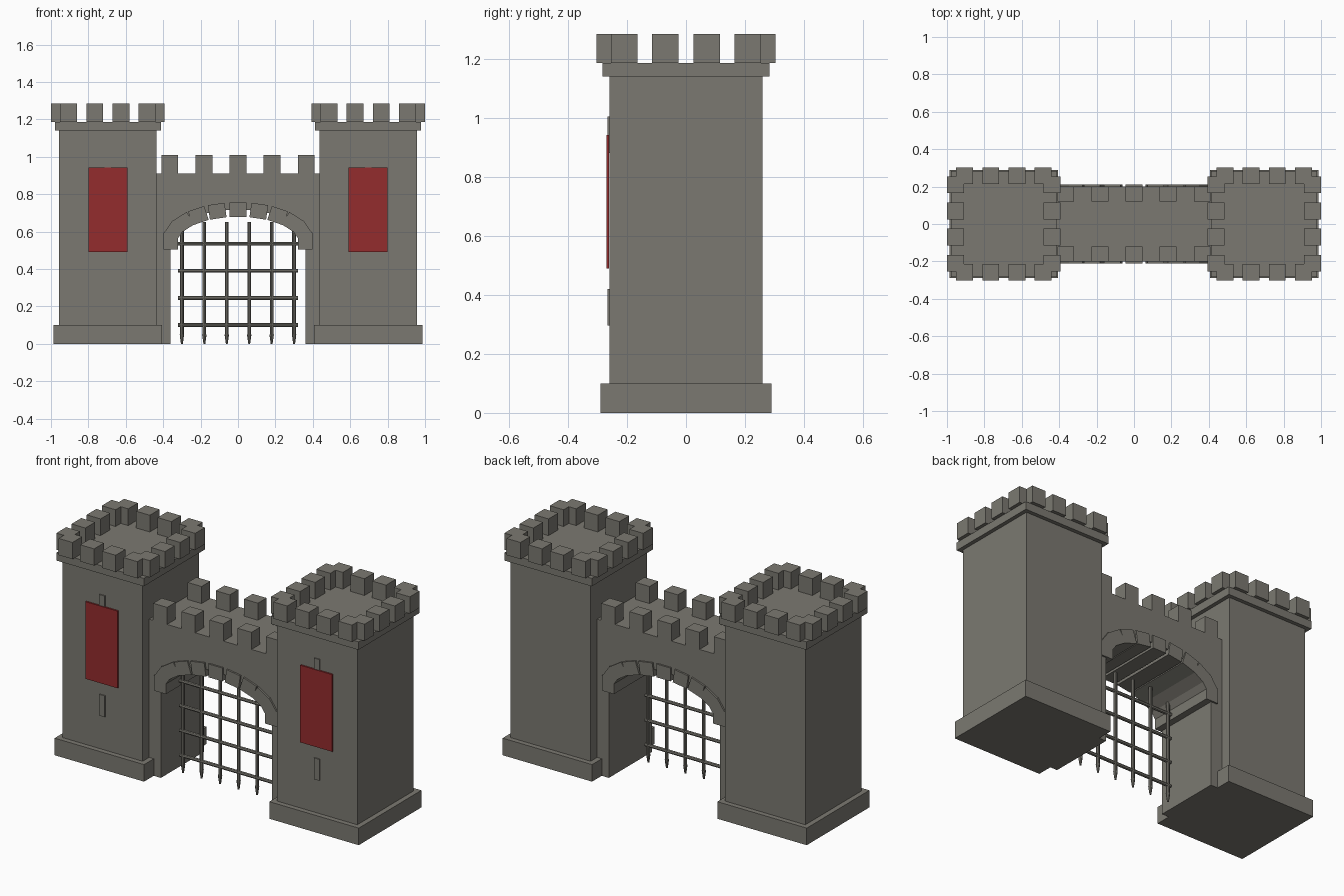
import bpy, bmesh, math
from mathutils import Matrix, Vector

if "Cube" in bpy.data.objects:
    bpy.data.objects.remove(bpy.data.objects["Cube"])


def material(name, rgb):
    m = bpy.data.materials.new(name)
    m.diffuse_color = (*rgb, 1)
    m.use_nodes = True
    m.node_tree.nodes["Principled BSDF"].inputs["Base Color"].default_value = m.diffuse_color
    return m


STONE = material("grey_stone", (0.198, 0.191, 0.165))
RED = material("banner_red", (0.296, 0.025, 0.027))


def finish(bm, name, mat):
    bmesh.ops.recalc_face_normals(bm, faces=bm.faces)
    me = bpy.data.meshes.new(name)
    bm.to_mesh(me)
    bm.free()
    me.materials.append(mat)
    ob = bpy.data.objects.new(name, me)
    bpy.context.collection.objects.link(ob)
    return ob


def add_box(bm, centre, size, tilt=0.0):
    # box turned by tilt about the y axis
    m = (Matrix.Translation(centre) @ Matrix.Rotation(tilt, 4, 'Y')
         @ Matrix.Diagonal((*size, 1)))
    bmesh.ops.create_cube(bm, size=1, matrix=m)


def boxes(name, mat, items):
    bm = bmesh.new()
    for item in items:
        add_box(bm, *item)
    return finish(bm, name, mat)


def slab(name, x, half, z0, z1):
    return boxes(name, STONE, [((x, 0, (z0 + z1) / 2), (2 * half, 2 * half, z1 - z0))])


# towers
for side, label in ((-1, "left"), (1, "right")):
    cx = 0.696 * side
    slab(label + "_tower_base", cx, 0.29, 0, 0.10)
    slab(label + "_tower_body", cx, 0.26, 0.10, 1.14)
    slab(label + "_tower_cap", cx, 0.283, 1.14, 1.187)
    merlons = []
    for t in (-0.21, -0.07, 0.07, 0.21):
        for s in (-1, 1):
            merlons.append(((cx + t, s * 0.258, 1.236), (0.09, 0.09, 0.098)))
            merlons.append(((cx + s * 0.258, t, 1.236), (0.09, 0.09, 0.098)))
    boxes(label + "_tower_merlons", STONE, merlons)
    # front plates: arrow slits and banner
    boxes(label + "_arrow_slits", STONE,
          [((cx, -0.2625, z), (0.035, 0.007, 0.125)) for z in (0.358, 0.943)])
    boxes(label + "_banner", RED, [((cx, -0.2655, 0.716), (0.208, 0.0095, 0.452))])

# gate wall with arched opening
A, B, SPRING = 0.36, 0.167, 0.55
outline = [(-0.436, 0), (-0.436, 0.91), (0.436, 0.91), (0.436, 0), (A, 0)]
outline += [(A * math.cos(math.pi * i / 20), SPRING + B * math.sin(math.pi * i / 20))
            for i in range(21)]
outline += [(-A, 0)]
bm = bmesh.new()
face = bm.faces.new([bm.verts.new((x, -0.2, z)) for x, z in outline])
ext = bmesh.ops.extrude_face_region(bm, geom=[face], use_keep_orig=True)
bmesh.ops.translate(bm, vec=(0, 0.4, 0),
                    verts=[v for v in ext["geom"] if isinstance(v, bmesh.types.BMVert)])
bmesh.ops.triangulate(bm, faces=[f for f in bm.faces if len(f.verts) > 4])
finish(bm, "gate_wall", STONE)

boxes("wall_merlons", STONE,
      [((x, y, 0.96), (0.09, 0.08, 0.10))
       for x in (-0.365, -0.1825, 0, 0.1825, 0.365) for y in (-0.16, 0.16)])

# arch stones, set square to the ellipse
stones = []
for i in range(11):
    a = math.radians(18 * i)
    tilt = math.atan2(math.cos(a) / A, math.sin(a) / B)
    stones.append(((A * math.cos(a), 0, SPRING + B * math.sin(a)),
                   (0.09, 0.42, 0.078), tilt))
boxes("arch_stones", STONE, stones)

# portcullis: upright bars with spikes, and cross bars
GY = -0.08
bm = bmesh.new()
for i in range(6):
    x = -0.3 + 0.12 * i
    bmesh.ops.create_cone(bm, cap_ends=True, segments=8, radius1=0.01, radius2=0.01,
                          depth=0.6, matrix=Matrix.Translation((x, GY, 0.35)))
    bmesh.ops.create_cone(bm, cap_ends=True, segments=8, radius1=0.005, radius2=0.012,
                          depth=0.05, matrix=Matrix.Translation((x, GY, 0.025)))
for z in (0.10, 0.245, 0.39, 0.535):
    bmesh.ops.create_cone(bm, cap_ends=True, segments=8, radius1=0.01, radius2=0.01, depth=0.64,
                          matrix=Matrix.Translation((0, GY, z)) @ Matrix.Rotation(math.pi / 2, 4, 'Y'))
finish(bm, "portcullis", STONE)
